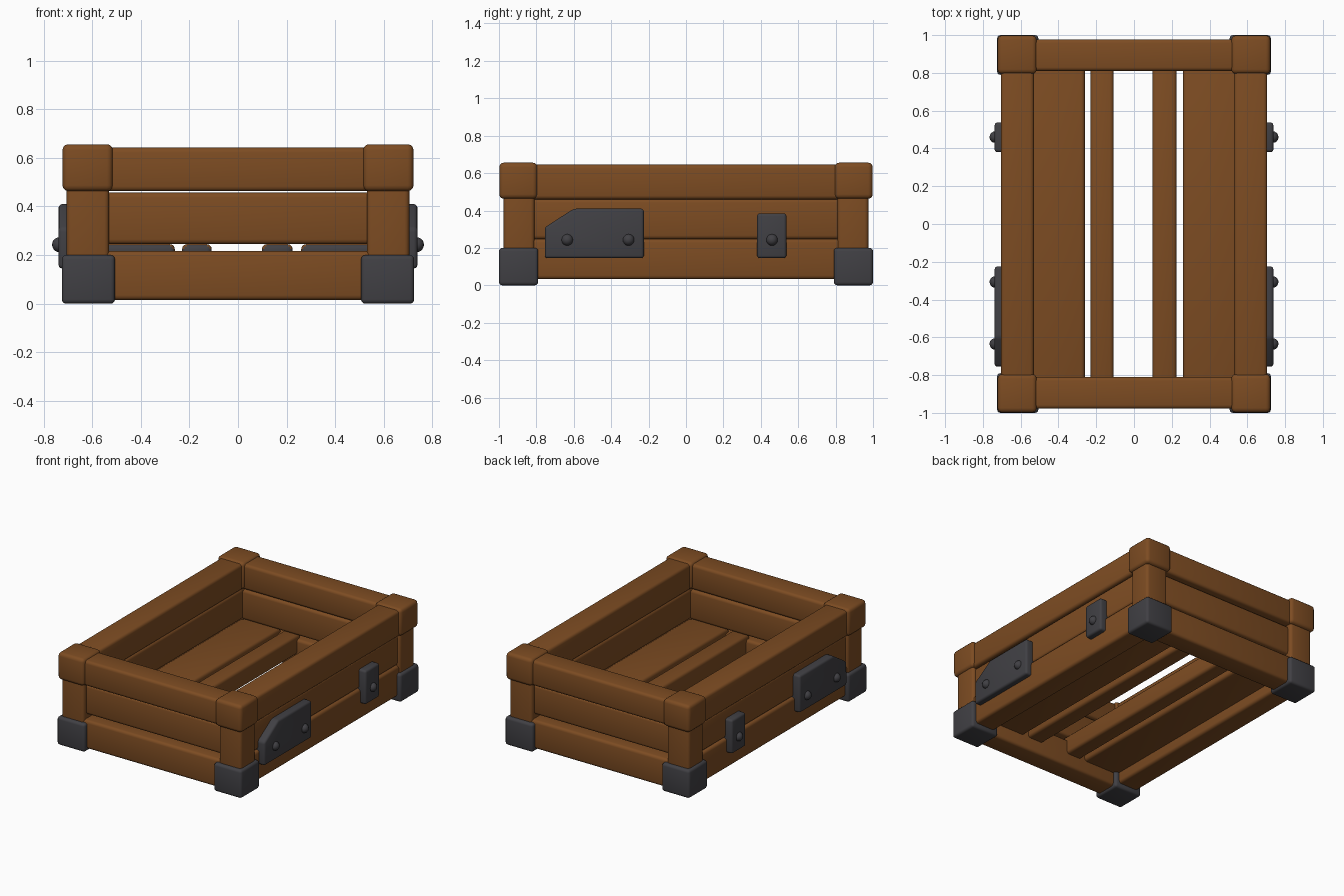
import bpy, bmesh, math

if "Cube" in bpy.data.objects:
    bpy.data.objects.remove(bpy.data.objects["Cube"])

def mat(name, c):
    m = bpy.data.materials.new(name)
    m.diffuse_color = (*c, 1)
    m.use_nodes = True
    m.node_tree.nodes["Principled BSDF"].inputs["Base Color"].default_value = m.diffuse_color
    return m

WOOD = mat("brown wood", (0.205, 0.072, 0.016))
METAL = mat("dark iron", (0.052, 0.051, 0.058))

def finish(name, bm, mats, bevel):
    bmesh.ops.recalc_face_normals(bm, faces=bm.faces)
    if bevel:
        bmesh.ops.bevel(bm, geom=bm.edges[:], offset=bevel, segments=3,
                        profile=0.5, affect='EDGES', clamp_overlap=True)
    me = bpy.data.meshes.new(name)
    bm.to_mesh(me)
    bm.free()
    for m in mats:
        me.materials.append(m)
    ob = bpy.data.objects.new(name, me)
    bpy.context.collection.objects.link(ob)
    bpy.ops.object.select_all(action='DESELECT')
    ob.select_set(True)
    bpy.context.view_layer.objects.active = ob
    bpy.ops.object.shade_smooth_by_angle(angle=math.radians(35))
    return ob

def box(name, xs, ys, zs, mats, bevel=0.02):
    x, y, z = sorted(xs), sorted(ys), sorted(zs)
    bm = bmesh.new()
    bmesh.ops.create_cube(bm, size=1)
    for v in bm.verts:
        v.co = [r[0] if c < 0 else r[1] for c, r in zip(v.co, (x, y, z))]
    return finish(name, bm, mats, bevel)

def plate(name, s, outline):
    # side plate extruded along x from a y-z outline
    bm = bmesh.new()
    f = bm.faces.new([bm.verts.new((s * 0.66, y, z)) for y, z in outline])
    r = bmesh.ops.extrude_face_region(bm, geom=[f])
    for v in r['geom']:
        if isinstance(v, bmesh.types.BMVert):
            v.co.x = s * 0.738
    finish(name, bm, [METAL], 0.015)

def bolt(name, s, y, z):
    bm = bmesh.new()
    bmesh.ops.create_uvsphere(bm, u_segments=16, v_segments=10, radius=0.031)
    for v in bm.verts:
        v.co.x += s * 0.734
        v.co.y += y
        v.co.z += z
    finish(name, bm, [METAL], 0)

# corner posts with wooden top caps and iron feet
for sx in (-1, 1):
    for sy in (-1, 1):
        box("corner_post", (sx * .53, sx * .705), (sy * .81, sy * .975), (.05, .6), [WOOD])
        box("top_cap", (sx * .515, sx * .722), (sy * .795, sy * .998), (.463, .656), [WOOD], .024)
        box("iron_foot", (sx * .506, sx * .725), (sy * .79, sy), (.0, .2), [METAL], .018)

# long side boards
for s in (-1, 1):
    box("side_top_rail", (s * .53, s * .705), (-.9, .9), (.46, .645), [WOOD])
    box("side_middle_board", (s * .535, s * .685), (-.9, .9), (.247, .462), [WOOD])
    box("side_bottom_board", (s * .535, s * .695), (-.9, .9), (.033, .248), [WOOD])

# short end boards
for s in (-1, 1):
    box("end_top_rail", (-.6, .6), (s * .81, s * .978), (.463, .642), [WOOD])
    box("end_middle_board", (-.6, .6), (s * .815, s * .945), (.245, .457), [WOOD])
    box("end_bottom_board", (-.6, .6), (s * .815, s * .97), (.015, .217), [WOOD])

# floor slats, with dark end faces
for x0, x1 in ((-.58, -.26), (-.23, -.108), (.098, .225), (.26, .58)):
    ob = box("floor_slat", (x0, x1), (-.86, .86), (.11, .245), [WOOD, METAL])
    for p in ob.data.polygons:
        if abs(p.normal.y) > .7:
            p.material_index = 1

# iron plates and bolts on both long sides
for s in (-1, 1):
    plate("large_plate", s, [(-.755, .145), (-.225, .145), (-.225, .41), (-.60, .41), (-.755, .31)])
    plate("small_plate", s, [(.38, .145), (.537, .145), (.537, .385), (.38, .385)])
    for y in (-.635, -.307, .46):
        bolt("bolt", s, y, .243)
